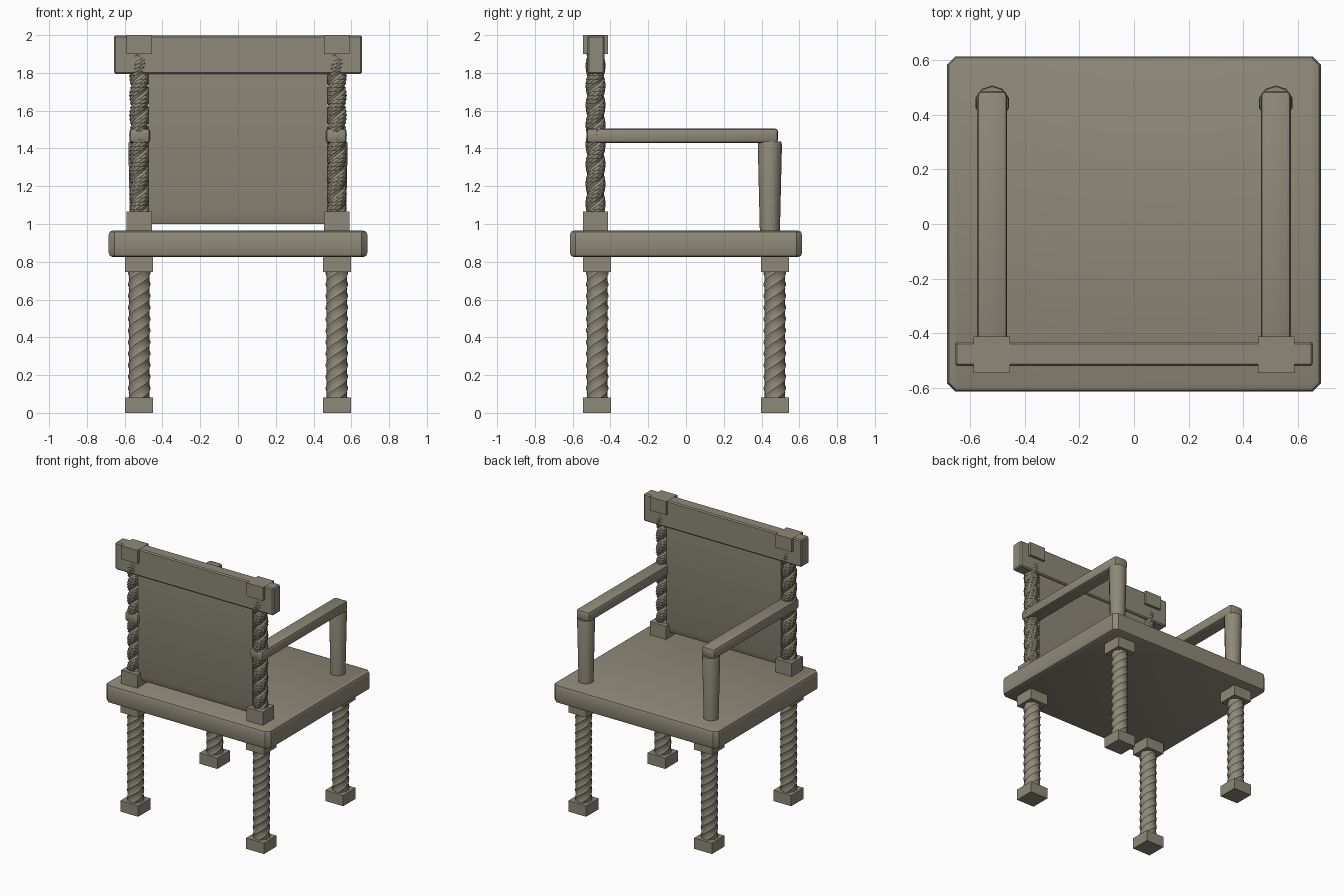
import bpy, bmesh, math

if "Cube" in bpy.data.objects:
    bpy.data.objects.remove(bpy.data.objects["Cube"])

wood = bpy.data.materials.new("olive brown wood")
wood.diffuse_color = (0.27, 0.25, 0.19, 1)
wood.use_nodes = True
wood.node_tree.nodes["Principled BSDF"].inputs["Base Color"].default_value = wood.diffuse_color


def finish(name, bm, angle=35):
    bmesh.ops.recalc_face_normals(bm, faces=bm.faces[:])
    me = bpy.data.meshes.new(name)
    bm.to_mesh(me)
    bm.free()
    me.materials.append(wood)
    ob = bpy.data.objects.new(name, me)
    bpy.context.collection.objects.link(ob)
    bpy.ops.object.select_all(action='DESELECT')
    ob.select_set(True)
    bpy.context.view_layer.objects.active = ob
    bpy.ops.object.shade_smooth_by_angle(angle=math.radians(angle))
    return ob


def add_box(bm, x0, x1, y0, y1, z0, z1):
    vs = bmesh.ops.create_cube(bm, size=1)["verts"]
    for v in vs:
        v.co.x = x1 if v.co.x > 0 else x0
        v.co.y = y1 if v.co.y > 0 else y0
        v.co.z = z1 if v.co.z > 0 else z0
    return vs


def bevel(bm, width, segments=1, test=lambda e: True):
    bmesh.ops.bevel(bm, geom=[e for e in bm.edges if test(e)], offset=width,
                    segments=segments, affect='EDGES', profile=0.5)


def loft(bm, rings):
    rings = [[bm.verts.new(p) for p in r] for r in rings]
    n = len(rings[0])
    for a, b in zip(rings, rings[1:]):
        for i in range(n):
            j = (i + 1) % n
            bm.faces.new((a[i], a[j], b[j], b[i]))
    bm.faces.new(rings[0][::-1])
    bm.faces.new(rings[-1])


def add_twist(bm, cx, cy, z0, z1, lobes, spacing, r_out, r_in):
    # lobed section that turns as it climbs
    n = lobes * (3 if lobes > 3 else 6)
    steps = round((z1 - z0) / spacing * 5)
    rings = []
    for s in range(steps + 1):
        z = z0 + (z1 - z0) * s / steps
        turn = 2 * math.pi * (z - z0) / (spacing * lobes)
        ring = []
        for i in range(n):
            a = 2 * math.pi * i / n
            r = r_in + (r_out - r_in) * abs(math.cos(lobes * a / 2)) ** 0.7
            ring.append((cx + r * math.cos(a + turn), cy + r * math.sin(a + turn), z))
        rings.append(ring)
    loft(bm, rings)


def add_block(bm, cx, cy, half, z0, z1):
    add_box(bm, cx - half, cx + half, cy - half, cy + half, z0, z1)


# seat slab with clipped corners and softened rims
bm = bmesh.new()
add_box(bm, -0.685, 0.685, -0.615, 0.615, 0.825, 0.965)
bevel(bm, 0.03, 1, lambda e: abs(e.verts[0].co.z - e.verts[1].co.z) > 0.1)
bevel(bm, 0.022, 2, lambda e: abs(e.verts[0].co.z - e.verts[1].co.z) < 0.01)
finish("seat", bm, 40)

# top rail
bm = bmesh.new()
add_box(bm, -0.657, 0.657, -0.521, -0.432, 1.795, 1.999)
bevel(bm, 0.008, 1)
finish("top_rail", bm, 30)

# back panel with tapered lower edge
bm = bmesh.new()
loft(bm, [[(-w, -0.477 - t, z), (w, -0.477 - t, z), (w, -0.477 + t, z), (-w, -0.477 + t, z)]
          for w, t, z in ((0.46, 0.012, 1.0), (0.475, 0.03, 1.05), (0.475, 0.03, 1.81))])
finish("back_panel", bm, 30)

for side, sx in (("left", -1), ("right", 1)):
    # twisted legs with foot and head blocks
    for end, sy in (("front", -1), ("rear", 1)):
        bm = bmesh.new()
        cx, cy = sx * 0.523, sy * 0.47
        add_block(bm, cx, cy, 0.074, 0, 0.082)
        add_block(bm, cx, cy, 0.074, 0.745, 0.84)
        add_twist(bm, cx, cy, 0.07, 0.755, 4, 0.061, 0.060, 0.049)
        finish(f"{end}_{side}_leg", bm, 25)

    # twisted back posts with end blocks
    bm = bmesh.new()
    cx, cy = sx * 0.522, -0.479
    add_block(bm, cx, cy, 0.067, 0.955, 1.065)
    add_block(bm, cx, cy, 0.067, 1.9, 2.0)
    add_twist(bm, cx, cy, 1.055, 1.91, 2, 0.104, 0.055, 0.043)
    finish(f"{side}_back_post", bm, 25)

    # armrest with softened edges
    bm = bmesh.new()
    add_box(bm, sx * 0.52 - 0.055, sx * 0.52 + 0.055, -0.527, 0.488, 1.429, 1.506)
    bevel(bm, 0.018, 2)
    finish(f"{side}_armrest", bm, 40)

    # tapered round arm support
    bm = bmesh.new()
    loft(bm, [[(sx * 0.52 + r * math.sin(i * math.pi / 5), 0.444 + r * math.cos(i * math.pi / 5), z)
               for i in range(10)]
              for r, z in ((0.053, 0.955), (0.064, 1.42), (0.06, 1.436))])
    finish(f"{side}_arm_support", bm, 40)
